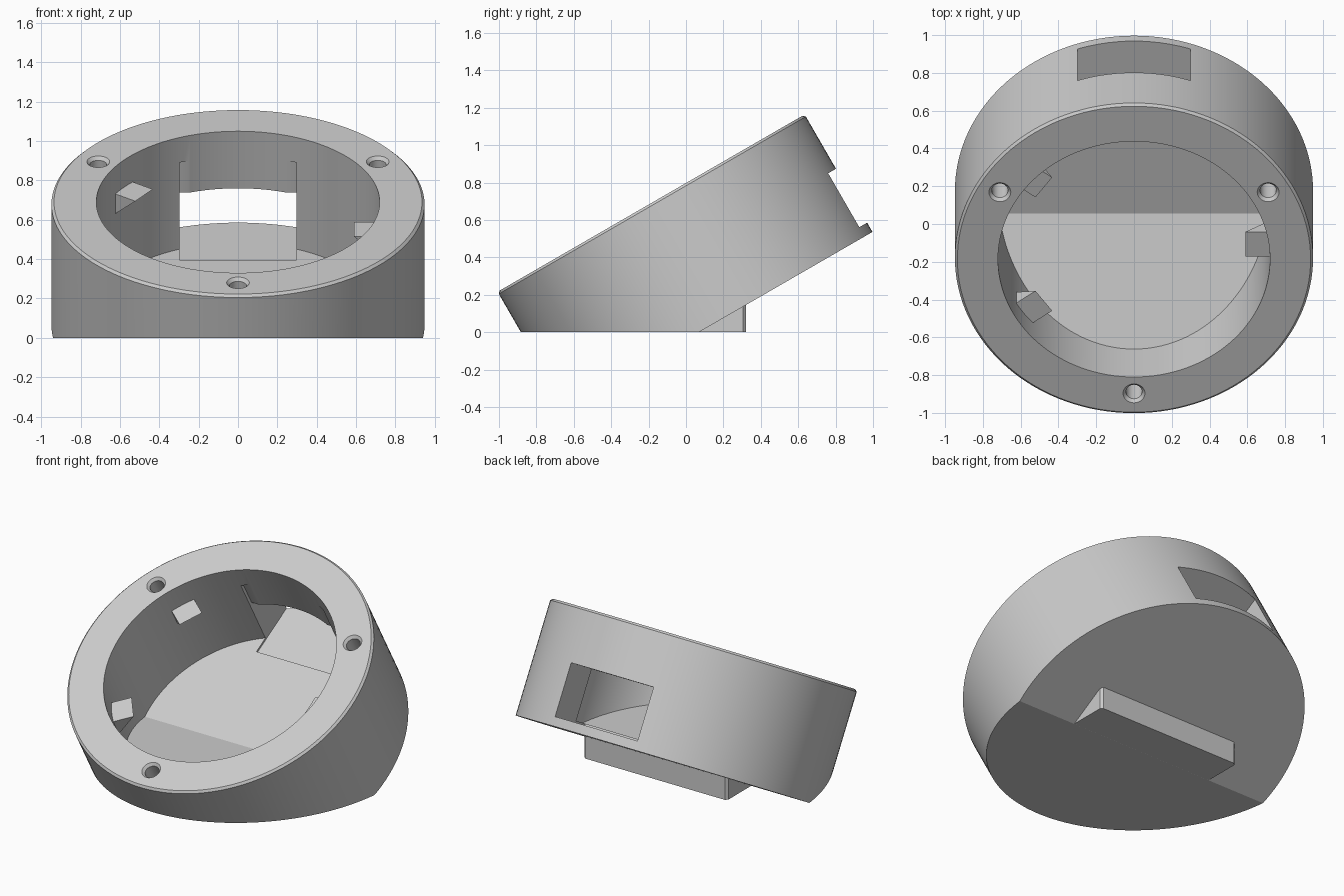
import bpy, bmesh
from math import radians, pi, cos, sin
from mathutils import Matrix, Vector

if "Cube" in bpy.data.objects:
    bpy.data.objects.remove(bpy.data.objects["Cube"])

# Frame of the tilted drum: origin at the rim centre, local z along its axis
TILT = Matrix.Translation((0, -0.1865, 0.69)) @ Matrix.Rotation(radians(30), 4, 'X')
DEPTH = 0.725

grey = bpy.data.materials.new("plain_grey")
grey.use_nodes = True
grey.diffuse_color = (0.6, 0.6, 0.6, 1)
grey.node_tree.nodes["Principled BSDF"].inputs["Base Color"].default_value = (0.6, 0.6, 0.6, 1)


def finish(name, bm):
    bmesh.ops.recalc_face_normals(bm, faces=bm.faces)
    mesh = bpy.data.meshes.new(name)
    bm.to_mesh(mesh)
    bm.free()
    mesh.materials.append(grey)
    obj = bpy.data.objects.new(name, mesh)
    bpy.context.collection.objects.link(obj)
    return obj


def turned(name, profile, matrix, segments=128, floor=None):
    """Solid of revolution from (radius, height) points, optionally cut flat at a height."""
    bm = bmesh.new()
    rings = []
    for r, z in profile:
        angles = [2 * pi * i / segments for i in range(segments)]
        rings.append([bm.verts.new((r * cos(a), r * sin(a), z)) for a in angles])
    for low, high in zip(rings, rings[1:]):
        for i in range(segments):
            j = (i + 1) % segments
            bm.faces.new((low[i], low[j], high[j], high[i]))
    bm.faces.new(rings[0])
    bm.faces.new(rings[-1])
    bm.transform(matrix)
    if floor is not None:
        geom = bm.verts[:] + bm.edges[:] + bm.faces[:]
        bmesh.ops.bisect_plane(bm, geom=geom, plane_co=(0, 0, floor),
                               plane_no=(0, 0, 1), clear_inner=True)
        bmesh.ops.holes_fill(bm, edges=[e for e in bm.edges if e.is_boundary])
    return finish(name, bm)


def prism(name, outline, half_width, matrix=Matrix()):
    """Outline of (y, z) points extruded across x."""
    bm = bmesh.new()
    face = bm.faces.new([bm.verts.new((-half_width, y, z)) for y, z in outline])
    extruded = bmesh.ops.extrude_face_region(bm, geom=[face])["geom"]
    moved = [v for v in extruded if isinstance(v, bmesh.types.BMVert)]
    bmesh.ops.translate(bm, verts=moved, vec=(2 * half_width, 0, 0))
    bm.transform(matrix)
    return finish(name, bm)


def rect(y0, y1, z0, z1):
    return [(y0, z0), (y1, z0), (y1, z1), (y0, z1)]


def smooth(obj):
    bpy.ops.object.select_all(action='DESELECT')
    obj.select_set(True)
    bpy.context.view_layer.objects.active = obj
    bpy.ops.object.shade_smooth_by_angle(angle=radians(25))


# Outer drum, cut flat where it rests on the ground
body = turned("tilted_drum", [(0.948, -DEPTH), (0.948, -0.013), (0.935, 0)], TILT, floor=0)

# Cavity, rear window and the shallow flat slot behind it
cutters = [
    turned("cavity_cutter", [(0.72, -0.655), (0.72, 0.1)], TILT, floor=0.074),
    prism("slot_cutter", rect(0.548, 0.675, -0.668, -0.147), 0.298, TILT),
    prism("window_cutter", rect(0.56, 1.1, -0.668, -0.335), 0.298, TILT),
]

# Countersunk screw holes in the rim
for angle in (-90, 30, 150):
    spot = TILT @ Matrix.Rotation(radians(angle), 4, 'Z') @ Matrix.Translation((0.82, 0, 0))
    cutters.append(turned("screw_hole_cutter",
                          [(0.043, -0.2), (0.043, -0.017), (0.058, 0), (0.058, 0.05)],
                          spot, segments=32))

for cutter in cutters:
    cutter.hide_render = True
    mod = body.modifiers.new(cutter.name, 'BOOLEAN')
    mod.operation = 'DIFFERENCE'
    mod.solver = 'EXACT'
    mod.object = cutter

# Bake the cuts and drop the helpers
bpy.context.view_layer.update()
graph = bpy.context.evaluated_depsgraph_get()
cut_mesh = bpy.data.meshes.new_from_object(body.evaluated_get(graph))
body.modifiers.clear()
body.data = cut_mesh
for cutter in cutters:
    bpy.data.objects.remove(cutter)
smooth(body)

# Wedge-shaped support tabs on the cavity wall
for label, angle in (("left", 0), ("right_rear", 144), ("right_front", 216)):
    prism("support_tab_" + label,
          [(0.59, -0.16), (0.74, -0.16), (0.74, -0.3), (0.72, -0.28)], 0.075,
          TILT @ Matrix.Rotation(radians(angle - 90), 4, 'Z'))

# Rear foot under the raised side, with trimmed back corners
foot = prism("rear_foot", [(0.069, 0), (0.32, 0), (0.32, 0.165), (0.069, 0.02)], 0.52)
bm = bmesh.new()
bm.from_mesh(foot.data)
corners = [e for e in bm.edges
           if all(v.co.y > 0.3 for v in e.verts)
           and abs(e.verts[0].co.x - e.verts[1].co.x) < 0.01]
bmesh.ops.bevel(bm, geom=corners, offset=0.015, segments=1, affect='EDGES')
bm.to_mesh(foot.data)
bm.free()
